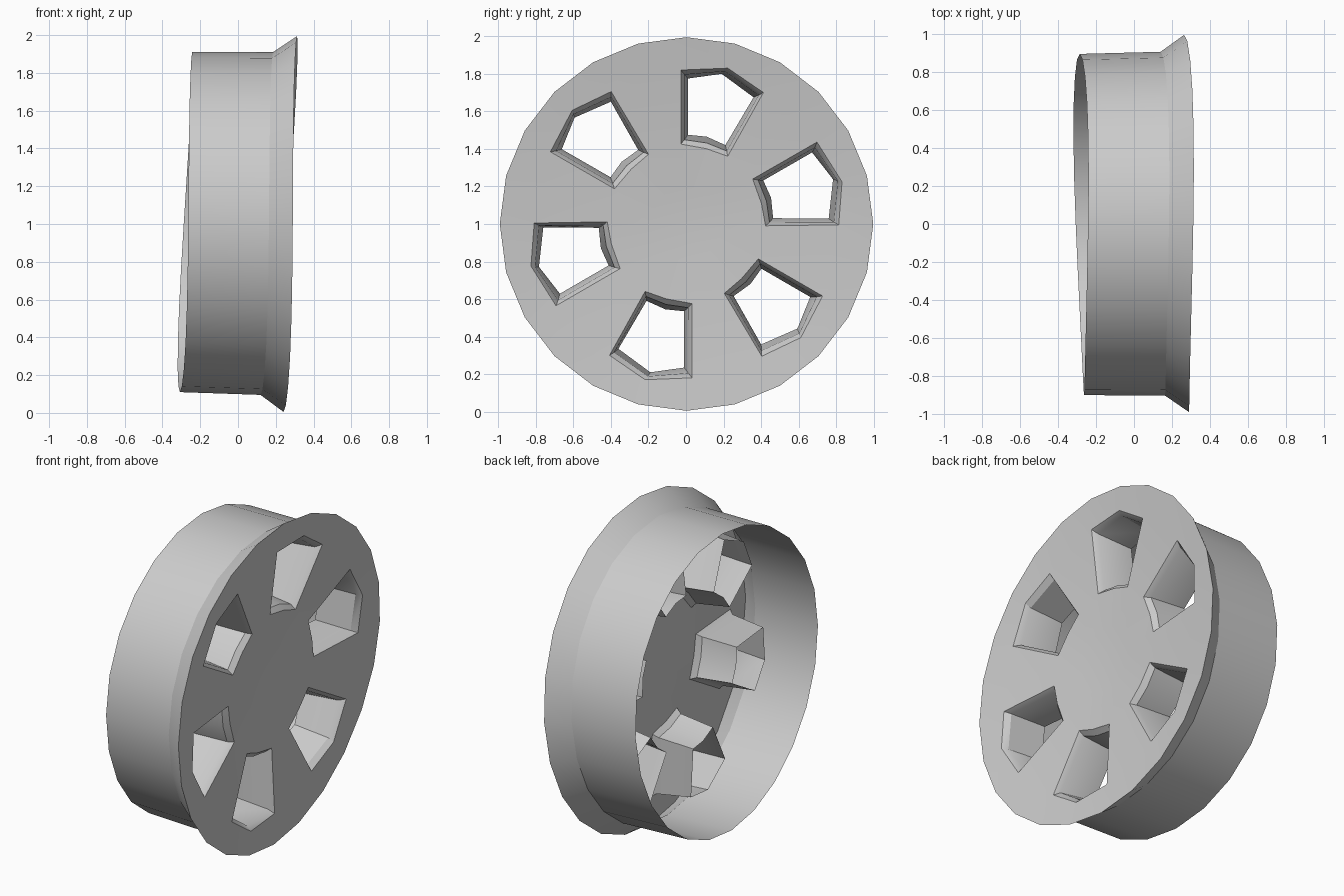
import bpy, bmesh, math
from mathutils import Vector

if "Cube" in bpy.data.objects:
    bpy.data.objects.remove(bpy.data.objects["Cube"])

SIDES = 24

# gentle warp and tilt of the bent wheel
def warp(x, y, z):
    return Vector((x + 0.036 * z - 0.013 * y + 0.03 * y * z,
                   y + 0.01 * x,
                   1.005 + z - 0.018 * x))

# dished depth of the face at a given radius
def face_x(y, z):
    r = math.hypot(y, z)
    if r > 0.62:
        return 0.232 + (0.277 - 0.232) * (r - 0.62) / 0.375
    return 0.20 + 0.032 * r / 0.62

def circle(r, n):
    return [(r * math.cos(2 * math.pi * i / n), r * math.sin(2 * math.pi * i / n)) for i in range(n)]

def rotate(points, a):
    c, s = math.cos(a), math.sin(a)
    return [(y * c - z * s, y * s + z * c) for y, z in points]

def bridge(bm, a, b):
    n = len(a)
    for i in range(n):
        j = (i + 1) % n
        bm.faces.new((a[i], a[j], b[j], b[i]))

def finish(bm, name):
    bmesh.ops.recalc_face_normals(bm, faces=bm.faces)
    me = bpy.data.meshes.new(name)
    bm.to_mesh(me)
    bm.free()
    ob = bpy.data.objects.new(name, me)
    bpy.context.collection.objects.link(ob)
    bpy.ops.object.select_all(action='DESELECT')
    ob.select_set(True)
    bpy.context.view_layer.objects.active = ob
    bpy.ops.object.shade_smooth_by_angle(angle=math.radians(30))
    return ob

# barrel with flared front lip
bm = bmesh.new()
rings = [[bm.verts.new(warp(x, y, z)) for y, z in circle(r, SIDES)]
         for x, r in ((-0.275, 0.90), (0.152, 0.907), (0.277, 0.995))]
for a, b in zip(rings, rings[1:]):
    bridge(bm, a, b)
finish(bm, "rim_barrel")

# pocket outlines (y, z from the hub): front edge and rear opening
outer = [(-.03, .82), (.22, .83), (.41, .70), (.22, .36), (.107, .40), (-.03, .425)]
inner = [(.01, .77), (.19, .795), (.36, .67), (.21, .415), (.11, .46), (.01, .47)]
middle = [((a + c) / 2, (b + d) / 2) for (a, b), (c, d) in zip(outer, inner)]
turns = [i * math.pi / 3 for i in range(6)]

# dished face with six window openings
bm = bmesh.new()
def loop(points):
    vs = [bm.verts.new((0, y, z)) for y, z in points]
    return vs, [bm.edges.new((vs[i], vs[(i + 1) % len(vs)])) for i in range(len(vs))]
edges = loop(circle(0.995, SIDES))[1]
hub, hub_edges = loop(circle(0.2, 12))
edges += hub_edges
for t in turns:
    edges += loop(rotate(outer, t))[1]
bmesh.ops.triangle_fill(bm, use_beauty=True, edges=edges, normal=(1, 0, 0))
center = bm.verts.new((0, 0, 0))
for i in range(12):
    f = (hub[i], hub[(i + 1) % 12], center)
    bm.faces.new(f)
for v in bm.verts:
    v.co = warp(face_x(v.co.y, v.co.z), v.co.y, v.co.z)
ob = finish(bm, "wheel_face")

# bevelled window pockets running back from the face
for k, t in enumerate(turns):
    bm = bmesh.new()
    rings = []
    for pts, depth in ((outer, 0), (middle, 0.03), (inner, 0.25)):
        rings.append([bm.verts.new(warp(face_x(y, z) - depth, y, z)) for y, z in rotate(pts, t)])
    for a, b in zip(rings, rings[1:]):
        bridge(bm, a, b)
    finish(bm, f"window_pocket_{k + 1}")
